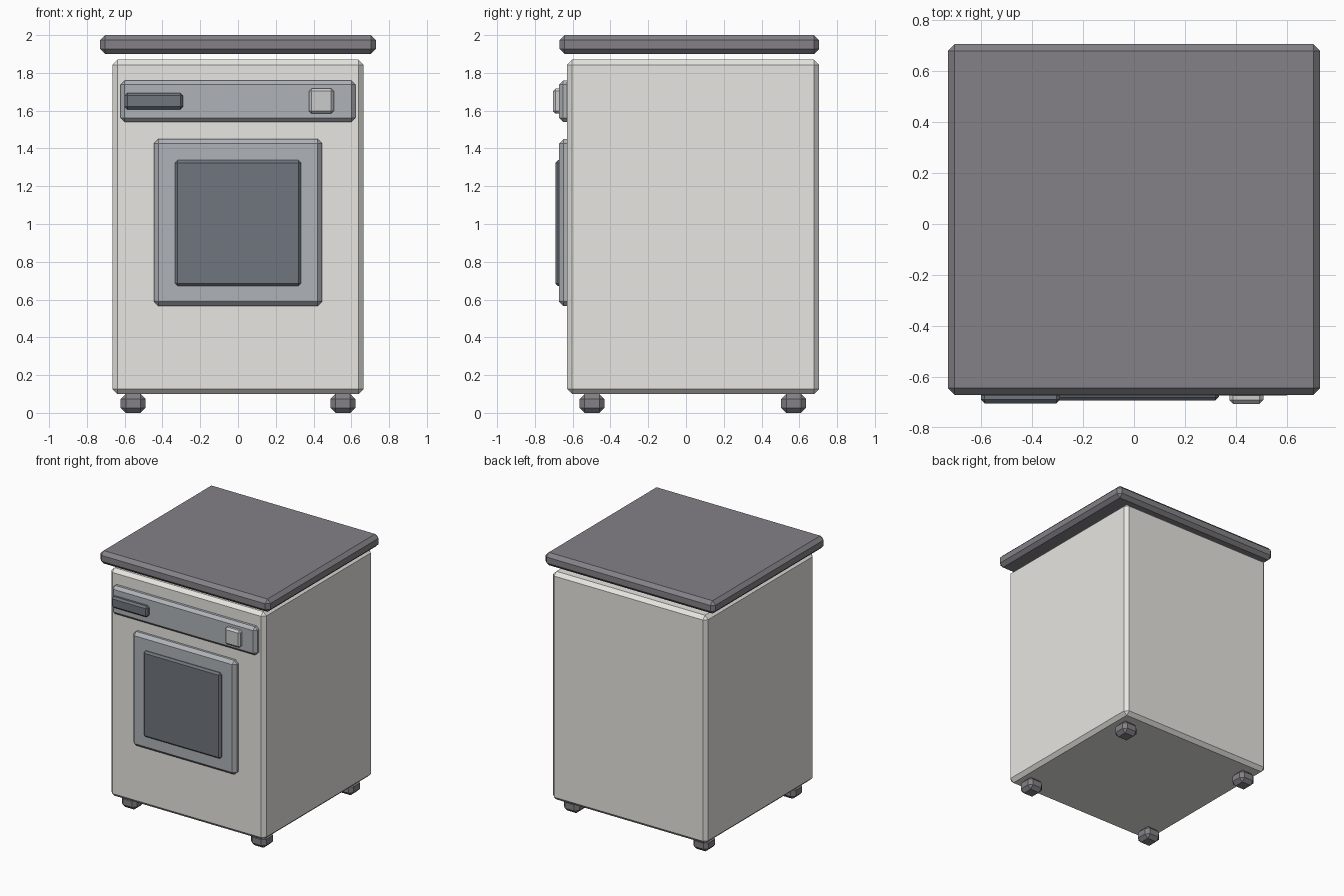
import bpy, bmesh

if "Cube" in bpy.data.objects:
    bpy.data.objects.remove(bpy.data.objects["Cube"])


def material(name, rgb):
    m = bpy.data.materials.new(name)
    m.diffuse_color = (*rgb, 1)
    m.use_nodes = True
    m.node_tree.nodes["Principled BSDF"].inputs["Base Color"].default_value = m.diffuse_color
    return m


white = material("enamel", (0.80, 0.79, 0.75))
dark = material("dark_grey", (0.23, 0.22, 0.24))
steel = material("steel", (0.43, 0.45, 0.48))
glass = material("dark_glass", (0.16, 0.18, 0.21))
light = material("light_steel", (0.58, 0.59, 0.60))


def box(name, x, y, z, bevel, mat):
    """Chamfered box spanning the given (min, max) ranges."""
    spans = (x, y, z)
    bm = bmesh.new()
    bmesh.ops.create_cube(bm, size=1)
    bmesh.ops.scale(bm, vec=[b - a for a, b in spans], verts=bm.verts)
    bmesh.ops.bevel(bm, geom=bm.edges[:], offset=bevel, segments=1,
                    affect='EDGES')
    mesh = bpy.data.meshes.new(name)
    bm.to_mesh(mesh)
    bm.free()
    mesh.materials.append(mat)
    ob = bpy.data.objects.new(name, mesh)
    ob.location = [(a + b) / 2 for a, b in spans]
    bpy.context.collection.objects.link(ob)
    return ob


# Cabinet and the separate worktop floating just above it
box("body", (-0.665, 0.665), (-0.63, 0.705), (0.10, 1.87), 0.027, white)
box("worktop", (-0.73, 0.73), (-0.67, 0.705), (1.90, 2.0), 0.027, dark)

# Control panel with handle and knob
box("control_panel", (-0.622, 0.622), (-0.672, -0.59), (1.54, 1.76), 0.022, steel)
box("drawer_handle", (-0.60, -0.29), (-0.703, -0.64), (1.607, 1.693), 0.014, glass)
box("knob", (0.375, 0.507), (-0.705, -0.645), (1.585, 1.717), 0.014, light)

# Door frame and window
box("door_frame", (-0.445, 0.445), (-0.672, -0.59), (0.565, 1.45), 0.024, steel)
box("door_window", (-0.333, 0.333), (-0.692, -0.63), (0.672, 1.338), 0.014, glass)

# Four feet
for side, sx in (("left", -1), ("right", 1)):
    for end, cy in (("front", -0.498), ("back", 0.57)):
        cx = sx * 0.555
        box(f"{end}_{side}_foot", (cx - 0.066, cx + 0.066),
            (cy - 0.066, cy + 0.066), (0.0, 0.10), 0.027, dark)
